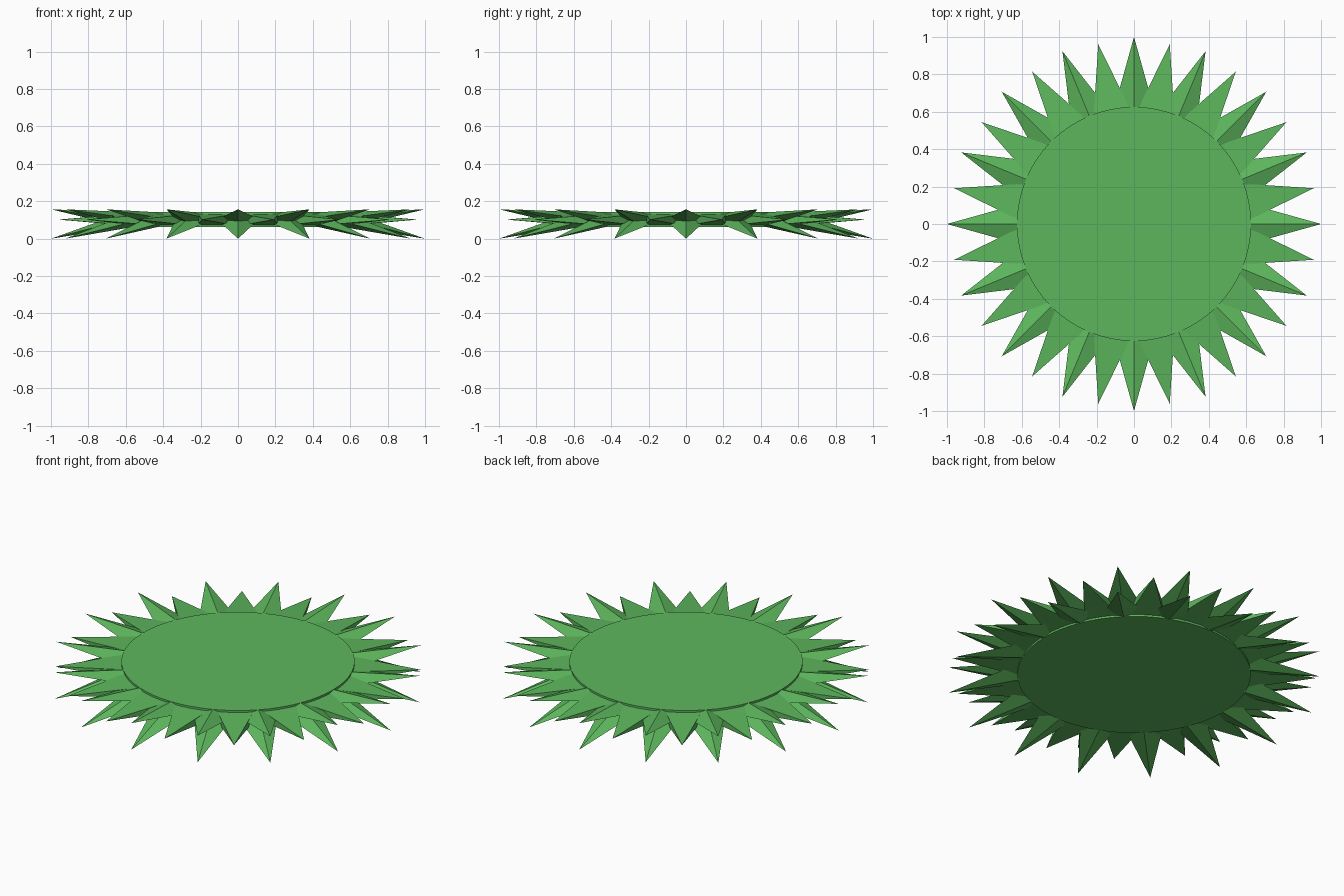
import bpy, bmesh, math
from mathutils import Matrix

if "Cube" in bpy.data.objects:
    bpy.data.objects.remove(bpy.data.objects["Cube"])

MID_Z = 0.102    # mid height of the disc
BASE_R = 0.605   # spikes start just inside the rim

mat = bpy.data.materials.new("green")
mat.diffuse_color = (0.11, 0.47, 0.11, 1)
mat.use_nodes = True
mat.node_tree.nodes["Principled BSDF"].inputs["Base Color"].default_value = mat.diffuse_color


def spike_ring(name, section, tip_r, tip_z, offset):
    """Sixteen four-sided pyramids pointing outwards."""
    bm = bmesh.new()
    for i in range(16):
        rot = Matrix.Rotation(math.tau * (i + offset) / 16, 4, 'Z')
        base = [bm.verts.new(rot @ Matrix.Translation((BASE_R, y, MID_Z + z)).translation)
                for y, z in section]
        tip = bm.verts.new(rot @ Matrix.Translation((tip_r, 0, tip_z)).translation)
        bm.faces.new(base)
        for a, b in zip(base, base[1:] + base[:1]):
            bm.faces.new((b, a, tip))
    bmesh.ops.recalc_face_normals(bm, faces=bm.faces)
    mesh = bpy.data.meshes.new(name)
    bm.to_mesh(mesh)
    bm.free()
    mesh.materials.append(mat)
    obj = bpy.data.objects.new(name, mesh)
    bpy.context.collection.objects.link(obj)


# Central disc
bpy.ops.mesh.primitive_cylinder_add(vertices=64, radius=0.626, depth=0.08,
                                    location=(0, 0, MID_Z))
disc = bpy.context.object
disc.name = "disc"
disc.data.materials.append(mat)
bpy.ops.object.shade_smooth_by_angle(angle=math.radians(30))

# Spikes: ridged upper and lower rows, flat-topped row between them
diamond = [(0.11, 0), (0, 0.039), (-0.11, 0), (0, -0.039)]
slab = [(0.1, 0.03), (-0.1, 0.03), (-0.1, -0.03), (0.1, -0.03)]
spike_ring("upper_spikes", diamond, 1.0, 0.157, 0)
spike_ring("lower_spikes", diamond, 1.0, 0.0, 0)
spike_ring("middle_spikes", slab, 0.98, MID_Z, 0.5)
